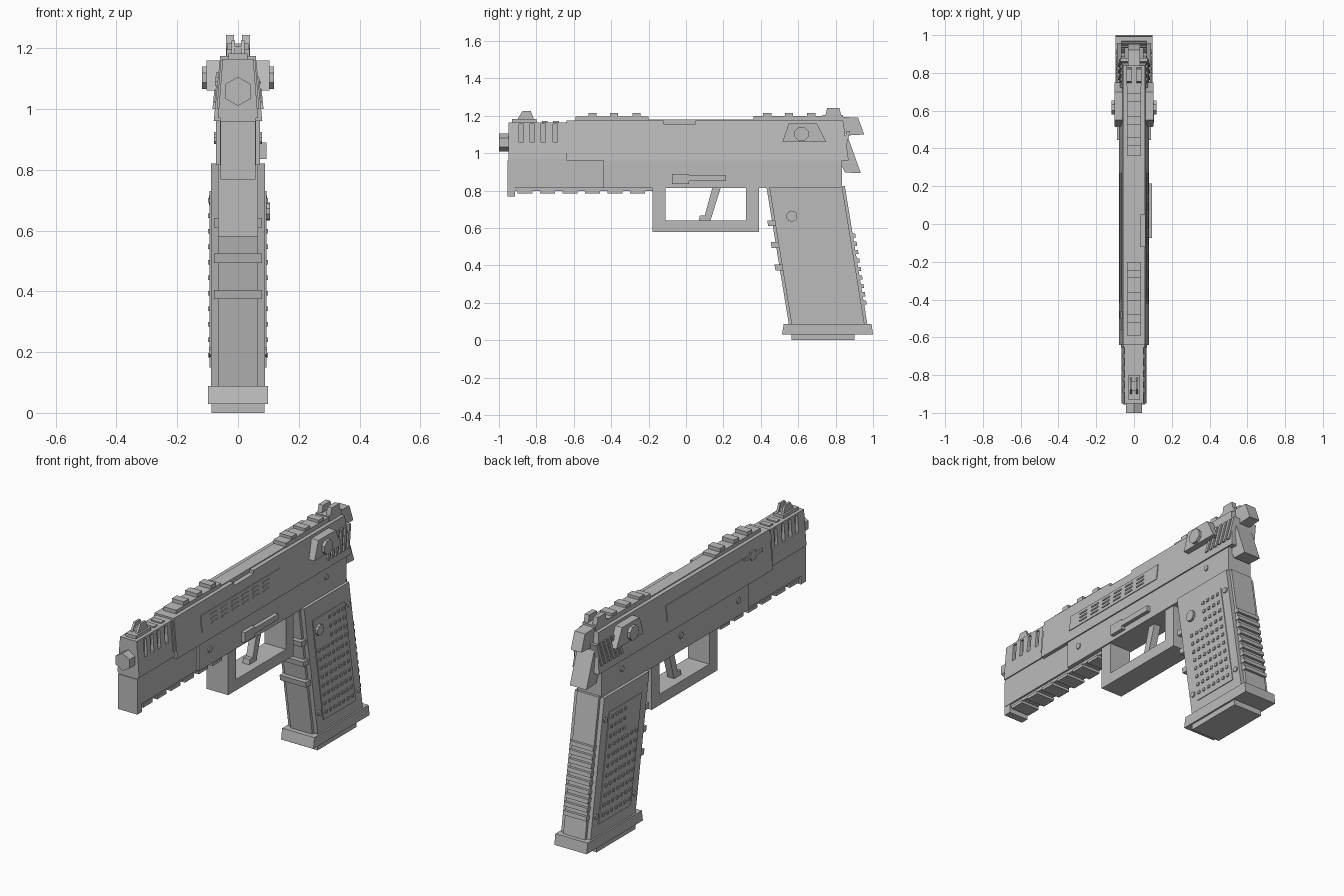
import bpy, bmesh, math

cube = bpy.data.objects.get("Cube")
if cube:
    bpy.data.objects.remove(cube, do_unlink=True)

metal = bpy.data.materials.new("plain grey")
metal.use_nodes = True
GREY = (0.5, 0.5, 0.5, 1)
metal.diffuse_color = GREY
metal.node_tree.nodes["Principled BSDF"].inputs["Base Color"].default_value = GREY

BOTH = (1, -1)
LEFT = (1,)
RIGHT = (-1,)


def rect(y0, y1, z0, z1):
    return [(y0, z0), (y1, z0), (y1, z1), (y0, z1)]


def lean(y, z):
    """Move a point along the slant of the grip."""
    return (y + (0.82 - z) * 0.163, z)


def slanted(y0, y1, z0, z1):
    return [lean(y, z) for y, z in rect(y0, y1, z0, z1)]


def ngon(y, z, r, n=8):
    turn = math.pi / n
    return [(y + r * math.cos(turn * (2 * i + 1)), z + r * math.sin(turn * (2 * i + 1)))
            for i in range(n)]


def solid(name, profiles, x0, x1, sides=BOTH):
    """Extrude side profiles from x0 to x1; the limits may depend on height."""
    bm = bmesh.new()
    lo = x0 if callable(x0) else lambda z: x0
    hi = x1 if callable(x1) else lambda z: x1
    for s in sides:
        for p in profiles:
            a = [bm.verts.new((s * lo(z), y, z)) for y, z in p]
            b = [bm.verts.new((s * hi(z), y, z)) for y, z in p]
            bm.faces.new(a)
            bm.faces.new(b[::-1])
            for i in range(len(p)):
                j = (i + 1) % len(p)
                bm.faces.new((a[i], b[i], b[j], a[j]))
    bmesh.ops.recalc_face_normals(bm, faces=bm.faces)
    mesh = bpy.data.meshes.new(name)
    bm.to_mesh(mesh)
    bm.free()
    mesh.materials.append(metal)
    obj = bpy.data.objects.new(name, mesh)
    bpy.context.collection.objects.link(obj)
    return obj


def centred(name, profiles, half):
    """Extrude side profiles evenly about the middle."""
    if callable(half):
        return solid(name, profiles, lambda z: -half(z), half, LEFT)
    return solid(name, profiles, -half, half, LEFT)


def cut(target, cutter):
    cutter.hide_render = True
    cutter.hide_viewport = True
    cutter.display_type = 'WIRE'
    mod = target.modifiers.new("cut", 'BOOLEAN')
    mod.operation = 'DIFFERENCE'
    mod.solver = 'EXACT'
    mod.object = cutter


def slide_side(z):
    return 0.08 - (z - 0.96) * 0.1


def nose_side(z):
    return 0.066 - (z - 0.97) * 0.08


def proud(d):
    return lambda z: slide_side(z) + d


# Slide, narrower nose and its vents
slide = centred("slide", [[(-0.64, 0.96), (0.87, 0.96), (0.84, 1.175), (-0.64, 1.175)]], slide_side)
cut(slide, solid("port_cutter", [rect(-0.12, 0.05, 1.157, 1.2)], 0.035, 0.1, LEFT))
nose = centred("slide_nose", [rect(-0.95, -0.63, 0.97, 1.165)], nose_side)
vents = [rect(y, y + 0.024, 1.06, 1.155) for y in (-0.893, -0.835, -0.776, -0.712)]
cut(nose, solid("vent_cutter", vents, 0.04, 0.1))
centred("nose_collar", [rect(-0.655, -0.63, 1.0, 1.16)], lambda z: nose_side(z) + 0.006)
centred("nose_top_bars", [rect(y, y + 0.03, 1.16, 1.172) for y in (-0.77, -0.71)], 0.03)

bpy.ops.mesh.primitive_cylinder_add(vertices=6, radius=0.048, depth=0.08,
                                    location=(0, -0.96, 1.058), rotation=(math.pi / 2, 0, 0))
bpy.context.object.name = "muzzle"
bpy.context.object.data.materials.append(metal)

# Side panels with short raised dashes
centred("side_panel", [rect(-0.42, 0.27, 1.02, 1.107)], proud(0.004))
dashes = [rect(-0.34 + 0.09 * i, -0.285 + 0.09 * i, z, z + 0.008)
          for i in range(6) for z in (1.038, 1.06, 1.082)]
solid("panel_dashes", dashes, slide_side, proud(0.008), LEFT)
solid("side_latch", [rect(-0.56, -0.4, 1.09, 1.105), rect(-0.5, -0.46, 1.075, 1.12)],
      slide_side, proud(0.008), RIGHT)

# Ribbed top strips
centred("top_strip", [rect(-0.59, -0.2, 1.165, 1.195), rect(0.36, 0.77, 1.165, 1.2)], 0.038)
centred("top_ridges", [rect(y - 0.022, y + 0.022, 1.19, 1.215)
                       for y in (-0.5, -0.385, -0.265, 0.435, 0.55, 0.67)], 0.036)
centred("top_plate", [rect(-0.2, 0.36, 1.165, 1.18)], 0.035)

# Sights
centred("front_sight_base", [rect(-0.93, -0.8, 1.155, 1.182)], 0.032)
front_sight = [(-0.905, 1.175), (-0.81, 1.175), (-0.83, 1.225), (-0.875, 1.225)]
solid("front_sight_walls", [front_sight], 0.01, 0.022)
centred("front_sight_blade", [rect(-0.885, -0.83, 1.175, 1.205)], 0.012)
centred("rear_sight_base", [rect(0.73, 0.84, 1.165, 1.205)], 0.04)
solid("rear_sight_posts", [[(0.745, 1.2), (0.83, 1.2), (0.82, 1.243), (0.755, 1.243)]], 0.013, 0.04)

# Slanted rear serrations
ribs = [[(y, 1.0), (y + 0.018, 1.0), (y + 0.048, 1.12), (y + 0.03, 1.12)]
        for y in [0.66 + 0.034 * i for i in range(6)]]
centred("rear_serrations", ribs, proud(0.008))

# Safety wings and knobs
solid("safety_wing", [[(0.515, 1.06), (0.75, 1.06), (0.7, 1.16), (0.55, 1.16)]], 0.05, 0.103)
solid("safety_knob", [ngon(0.617, 1.103, 0.04)], 0.1, 0.119)

# Hammer and tail
centred("hammer", [[(0.82, 1.195), (0.92, 1.19), (0.953, 1.1), (0.865, 1.095), (0.82, 1.13)]], 0.032)
centred("tail", [[(0.82, 1.12), (0.868, 1.08), (0.935, 0.893), (0.85, 0.897), (0.82, 0.96)]], 0.05)

# Frame and lower rail
centred("frame", [rect(-0.44, 0.835, 0.815, 0.962)], 0.073)
centred("dust_cover", [rect(-0.95, -0.43, 0.815, 0.972)], 0.06)
centred("front_lip", [rect(-0.955, -0.913, 0.768, 0.96)], 0.058)
centred("rail", [rect(-0.92, -0.17, 0.798, 0.82)], 0.05)
centred("rail_teeth", [rect(-0.9 + 0.12 * i, -0.82 + 0.12 * i, 0.784, 0.8) for i in range(6)], 0.056)
solid("frame_pins", [ngon(-0.35, 0.9, 0.017), ngon(0.66, 0.91, 0.015)], 0.06, 0.079)
solid("right_pin", [ngon(0.15, 0.9, 0.017)], 0.06, 0.079, RIGHT)
solid("slide_stop", [rect(-0.075, 0.015, 0.835, 0.89), rect(0.01, 0.215, 0.852, 0.883)],
      0.07, 0.094, LEFT)

# Trigger guard and trigger
centred("trigger_guard", [rect(-0.178, -0.11, 0.63, 0.83), rect(0.322, 0.39, 0.63, 0.83),
                          rect(-0.178, 0.39, 0.58, 0.64)], 0.065)
centred("trigger", [[(0.145, 0.83), (0.19, 0.83), (0.13, 0.637), (0.068, 0.637),
                     (0.074, 0.667), (0.1, 0.667)]], 0.02)

# Grip, side panels, studs and screws
centred("grip_core", [slanted(0.43, 0.85, 0.08, 0.825)], 0.066)
centred("grip_sides", [slanted(0.445, 0.835, 0.08, 0.82)], 0.089)
solid("grip_plate", [slanted(0.5, 0.78, 0.15, 0.73)], 0.08, 0.093)
studs = [ngon(*lean(0.525 + 0.038 * i, 0.19 + 0.051 * k), 0.011, 4)
         for i in range(7) for k in range(11) if not (i < 3 and k > 7)]
solid("grip_studs", studs, 0.09, 0.099)
solid("grip_screws", [ngon(*lean(y, z), 0.016, 6) for y, z in
                      ((0.475, 0.2), (0.81, 0.2), (0.81, 0.7))], 0.08, 0.096)
solid("release_button", [ngon(0.566, 0.663, 0.03, 10)], 0.08, 0.106, LEFT)

# Finger ridges at the front, grooves at the back
centred("finger_ridges", [slanted(0.405, 0.46, z, z + 0.03) for z in (0.61, 0.494, 0.374)], 0.079)
centred("back_ridges", [slanted(0.82, 0.864, z, z + 0.022)
                        for z in [0.19 + 0.045 * i for i in range(9)]], 0.07)

# Magazine base
centred("magazine_base", [[(0.513, 0.03), (1.0, 0.03), (0.992, 0.088), (0.523, 0.088)]], 0.098)
centred("magazine_floor", [rect(0.565, 0.9, 0, 0.035)], 0.088)
